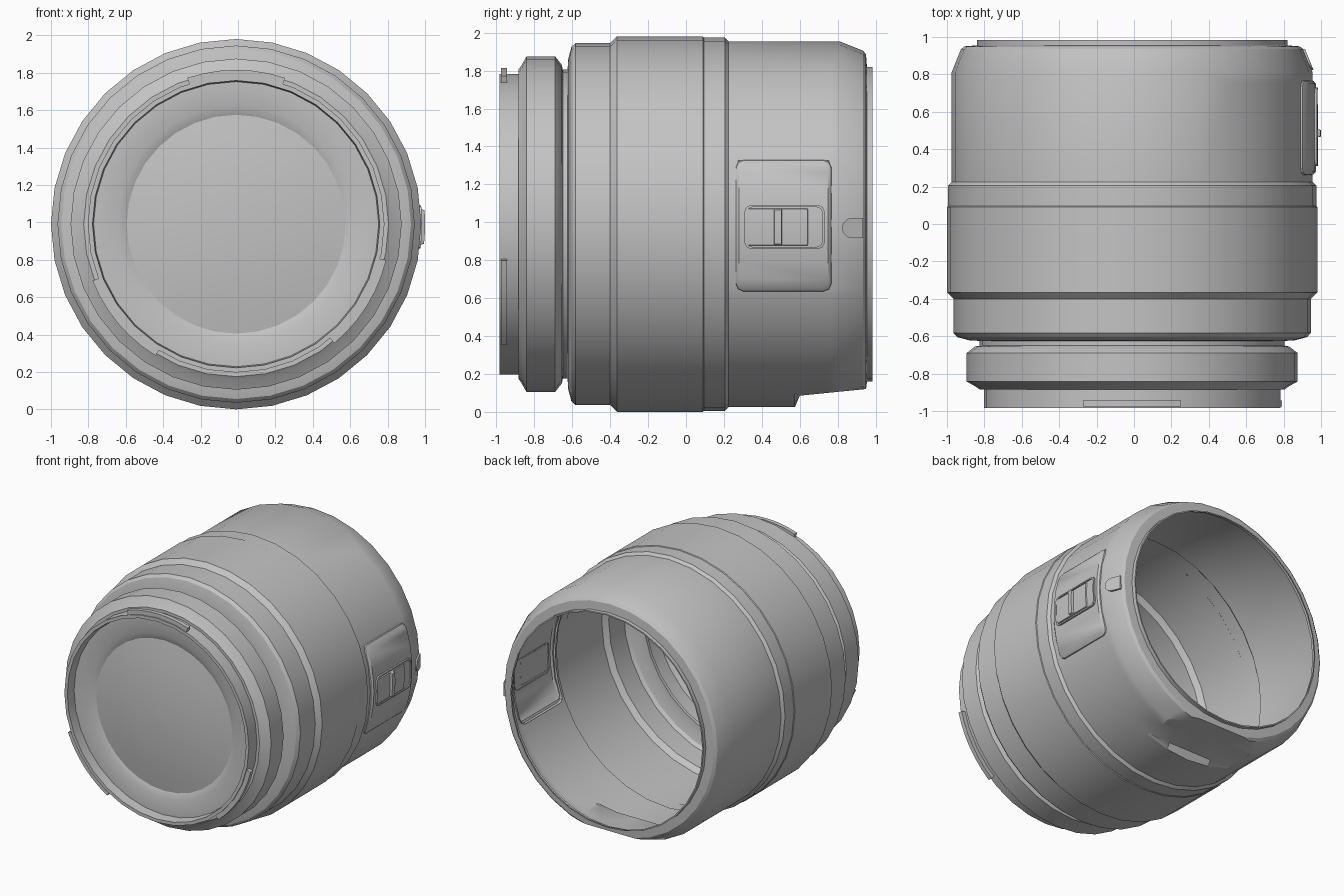
import bpy
import bmesh
import math
from mathutils import Vector

CX, CZ = -0.01, 0.99      # axis of the barrel, running along y
SIDES = 32

cube = bpy.data.objects.get("Cube")
if cube:
    bpy.data.objects.remove(cube, do_unlink=True)

grey = bpy.data.materials.new("neutral grey")
grey.use_nodes = True
colour = (0.55, 0.55, 0.55, 1)
grey.diffuse_color = colour
grey.node_tree.nodes["Principled BSDF"].inputs["Base Color"].default_value = colour


def finish(name, bm, angle=28):
    mesh = bpy.data.meshes.new(name)
    bm.to_mesh(mesh)
    bm.free()
    mesh.materials.append(grey)
    ob = bpy.data.objects.new(name, mesh)
    bpy.context.collection.objects.link(ob)
    bpy.ops.object.select_all(action="DESELECT")
    ob.select_set(True)
    bpy.context.view_layer.objects.active = ob
    bpy.ops.object.shade_smooth_by_angle(angle=math.radians(angle))
    return ob


def lathe(profile, start=0, sweep=360, steps=SIDES, closed=False):
    """Turn a (y, radius) profile about the barrel axis."""
    bm = bmesh.new()
    full = sweep == 360
    count = steps if full else steps + 1
    rings = []
    for y, r in profile:
        angles = [math.radians(start + sweep * j / steps) for j in range(count)]
        rings.append([bm.verts.new((CX + r * math.cos(a), y, CZ + r * math.sin(a)))
                      for a in angles])
    pairs = list(zip(rings, rings[1:]))
    if closed:
        pairs.append((rings[-1], rings[0]))
    for a, b in pairs:
        for j in range(steps):
            k = (j + 1) % count
            bm.faces.new((a[j], b[j], b[k], a[k]))
    if closed:
        bm.faces.new([r[0] for r in rings])
        bm.faces.new([r[-1] for r in rings])
        bmesh.ops.recalc_face_normals(bm, faces=bm.faces)
    return bm


def split(bm, point, normal, test):
    """Cut the faces that pass the test along a plane."""
    faces = [f for f in bm.faces if test(f.calc_center_median())]
    geom = set(faces)
    for f in faces:
        geom.update(f.edges)
        geom.update(f.verts)
    bmesh.ops.bisect_plane(bm, geom=list(geom), dist=1e-5,
                           plane_co=point, plane_no=normal)


def side_panel(name, y, z, levels, c, rows=6):
    """Panel wrapped round the +x side, lofted through (radius, half y, half z)."""
    bm = bmesh.new()
    loops = []
    for r, hy, hz in levels:
        low = [(hy - c, -hz), (hy - c * .3, c * .3 - hz), (hy, c - hz)]
        mid = [(hy, (c - hz) * (1 - 2 * i / rows)) for i in range(1, rows)]
        right = low + mid + [(a, -b) for a, b in reversed(low)]
        outline = right + [(-a, b) for a, b in reversed(right)]
        loops.append([bm.verts.new((CX + math.sqrt(r * r - (z + b - CZ) ** 2),
                                    y + a, z + b)) for a, b in outline])
    count = len(loops[0])
    for a, b in zip(loops, loops[1:]):
        for j in range(count):
            k = (j + 1) % count
            bm.faces.new((a[j], a[k], b[k], b[j]))
    cap = loops[-1]
    for i in range(count // 2 - 1):
        bm.faces.new((cap[i], cap[i + 1], cap[-2 - i], cap[-1 - i]))
    return finish(name, bm)


# Barrel shell, open at the rear, with a recessed front ring
barrel = lathe([
    (-.89, .585), (-.91, .632), (-.91, .762), (-.985, .768),
    (-.985, .793), (-.885, .793), (-.885, .815), (-.87, .835), (-.842, .885),
    (-.69, .885), (-.655, .84), (-.65, .815), (-.625, .815), (-.622, .87),
    (-.605, .935), (-.583, .955), (-.40, .955), (-.365, .99), (.09, .99),
    (.095, .985), (.205, .985), (.225, .965), (.81, .965), (.935, .915),
    (.95, .895), (.955, .83), (.985, .83), (.985, .82)])

# Opening behind the switch panel
Y0, Y1, HZ = .275, .755, .335
near = lambda c: c.x > .6 and .225 < c.y < .81
for y in (Y0, Y1):
    split(barrel, (0, y, 0), (0, 1, 0), near)
for s in (-1, 1):
    split(barrel, (0, 0, CZ + s * HZ), (0, 0, 1), near)
hole = [f for f in barrel.faces
        for c in [f.calc_center_median()]
        if c.x > .6 and Y0 < c.y < Y1 and abs(c.z - CZ) < HZ]
bmesh.ops.delete(barrel, geom=hole, context="FACES")

# Sloping flat under the rear of the barrel
under = lambda c: c.z < .5 and .225 < c.y < .95
for y in (.575, .6):
    split(barrel, (0, y, 0), (0, 1, 0), under)
slope = .1
flat_z = lambda y: .085 + slope * (y - .6)
split(barrel, (0, .6, flat_z(.6)), (0, -slope, 1),
      lambda c: c.z < .5 and .6 < c.y < .951)
for v in barrel.verts:
    if .599 < v.co.y < .951 and v.co.z < flat_z(v.co.y):
        v.co.z = flat_z(v.co.y)
finish("barrel", barrel)

# Shallow domed front glass
dome = [(-.89 - .05 * (1 - t * t), .585 * t) for t in (.001, .2, .4, .6, .8, 1)]
finish("front_glass", lathe(dome))

# Three bayonet tabs on the front mount
for i, middle in enumerate((90, -32, -140)):
    tab = lathe([(-.977, .785), (-.977, .825), (-.945, .825), (-.945, .785)],
                middle - 18.5, 37, 6, closed=True)
    finish(f"mount_tab_{i + 1}", tab)

# Switch panel, frame, slider and ridge
side_panel("switch_panel", .515, .982,
           [(.95, .255, .35), (.97, .25, .345), (.982, .235, .322)], .04)
side_panel("switch_frame", .52, .975,
           [(.975, .21, .115), (.994, .21, .115), (.994, .20, .105),
            (.985, .20, .105)], .03)
side_panel("switch_slider", .48, .975,
           [(.98, .165, .1), (.993, .16, .095)], .006)
side_panel("switch_ridge", .485, .975,
           [(.99, .022, .095), (1.01, .018, .09)], .004)

# Half-round alignment mark lying on the rear chamfer
mark = bmesh.new()
tilt = (.965 - .915) / (.935 - .81)
outline = [(.875 + .052 * math.cos(a), .97 + .052 * math.sin(a))
           for a in [math.radians(90 + 18 * i) for i in range(11)]]
outline = [(.935, 1.022)] + outline + [(.935, .918)]
surface = lambda y: CX + .965 - tilt * (y - .81)
base = mark.faces.new([mark.verts.new((surface(y) - .006, y, z)) for y, z in outline])
top = bmesh.ops.extrude_face_region(mark, geom=[base])
bmesh.ops.translate(mark, vec=Vector((.016, 0, 0)),
                    verts=[v for v in top["geom"] if isinstance(v, bmesh.types.BMVert)])
bmesh.ops.recalc_face_normals(mark, faces=mark.faces)
finish("alignment_mark", mark)
